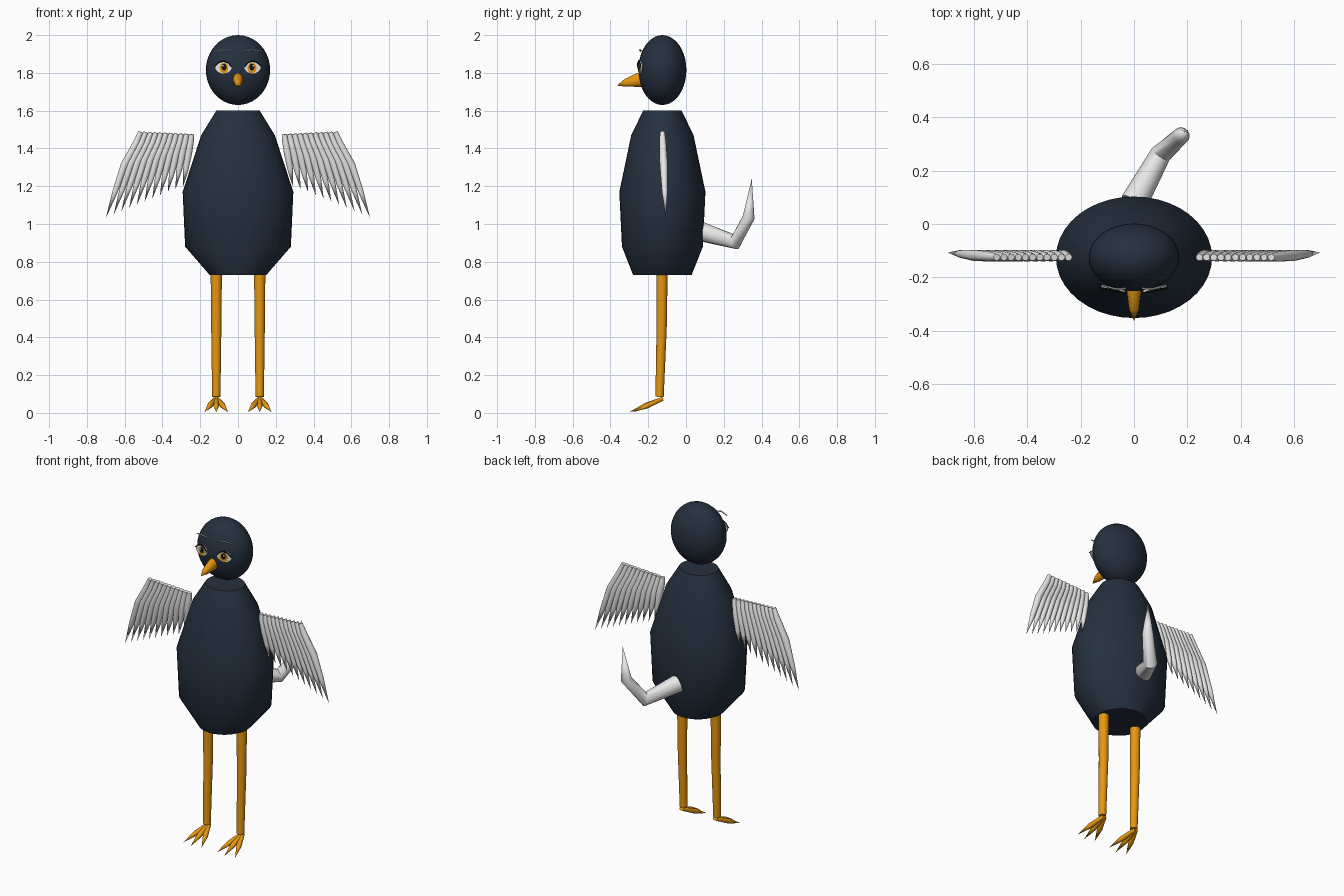
import bpy, bmesh, math
from mathutils import Vector

if "Cube" in bpy.data.objects:
    bpy.data.objects.remove(bpy.data.objects["Cube"], do_unlink=True)


def material(name, color):
    m = bpy.data.materials.new(name)
    m.use_nodes = True
    m.diffuse_color = (*color, 1)
    bsdf = next(n for n in m.node_tree.nodes if n.type == 'BSDF_PRINCIPLED')
    bsdf.inputs["Base Color"].default_value = (*color, 1)
    return m


NAVY = material("navy plumage", (0.018, 0.03, 0.05))
WHITE = material("white feather", (0.8, 0.8, 0.8))
ORANGE = material("orange skin", (0.8, 0.31, 0.005))
BLACK = material("black", (0.005, 0.005, 0.006))


def finish(bm, name, mat, angle=45):
    bmesh.ops.recalc_face_normals(bm, faces=bm.faces)
    mesh = bpy.data.meshes.new(name)
    bm.to_mesh(mesh)
    bm.free()
    mesh.materials.append(mat)
    obj = bpy.data.objects.new(name, mesh)
    bpy.context.collection.objects.link(obj)
    bpy.ops.object.select_all(action='DESELECT')
    obj.select_set(True)
    bpy.context.view_layer.objects.active = obj
    bpy.ops.object.shade_smooth_by_angle(angle=math.radians(angle))
    return obj


def loft(bm, path, radii, ref, sides=12):
    """Sweep elliptical rings along a path; a zero radius makes a pointed tip."""
    path = [Vector(p) for p in path]
    rings = []
    for i, p in enumerate(path):
        t = (path[min(i + 1, len(path) - 1)] - path[max(i - 1, 0)]).normalized()
        u = Vector(ref)
        u = (u - t * u.dot(t)).normalized()
        v = t.cross(u)
        ru, rv = radii[i] if isinstance(radii[i], tuple) else (radii[i], radii[i])
        if ru == 0:
            rings.append([bm.verts.new(p)])
            continue
        angles = [2 * math.pi * k / sides for k in range(sides)]
        rings.append([bm.verts.new(p + u * ru * math.cos(a) + v * rv * math.sin(a))
                      for a in angles])
    for a, b in zip(rings, rings[1:]):
        for k in range(sides):
            n = (k + 1) % sides
            bm.faces.new((a[k], a[n], b[0]) if len(b) == 1 else (a[k], a[n], b[n], b[k]))
    for ring in (rings[0], rings[-1]):
        if len(ring) > 1:
            bm.faces.new(ring)


def tube(name, mat, path, radii, ref, sides=12):
    bm = bmesh.new()
    loft(bm, path, radii, ref, sides)
    return finish(bm, name, mat)


# Body and floating head
CY = -0.125
profile = [(0.73, 0.15, 0.155), (0.88, 0.28, 0.214), (1.17, 0.293, 0.228),
           (1.47, 0.195, 0.165), (1.6, 0.115, 0.102)]
tube("body", NAVY, [(0, CY, z) for z, rx, ry in profile],
     [(rx, ry) for z, rx, ry in profile], (1, 0, 0), 40)

bm = bmesh.new()
bmesh.ops.create_uvsphere(bm, u_segments=32, v_segments=20, radius=1)
bmesh.ops.scale(bm, vec=(0.17, 0.127, 0.185), verts=bm.verts)
bmesh.ops.translate(bm, vec=(0, CY, 1.815), verts=bm.verts)
finish(bm, "head", NAVY)

# Beak and curled tail
tube("beak", ORANGE, [(0, -0.22, 1.765), (0, -0.255, 1.762), (0, -0.32, 1.747), (0, -0.365, 1.733)],
     [(0.027, 0.04), (0.027, 0.036), (0.019, 0.021), 0], (1, 0, 0))
tube("tail", WHITE, [(0.0, 0.08, 0.96), (0.1, 0.262, 0.905), (0.178, 0.332, 1.035), (0.19, 0.348, 1.24)],
     [0.052, 0.04, 0.032, 0], (1, -0.5, 0), 16)


# Painted eye layers: thin plates on a plane turned slightly outward
def eye_plate(name, mat, s, cx, cz, w, h, front, power=1.0):
    bm = bmesh.new()
    rims = []
    for depth in (front, front + 0.008):
        rim = []
        for k in range(24):
            a = 2 * math.pi * k / 24
            x = cx + w * math.cos(a)
            z = cz + h * math.copysign(abs(math.sin(a)) ** power, math.sin(a))
            rim.append(bm.verts.new((s * x, -0.247 + 0.2 * (x - 0.078) + depth, z)))
        rims.append(rim)
        bm.faces.new(rim)
    for k in range(24):
        n = (k + 1) % 24
        bm.faces.new((rims[0][k], rims[0][n], rims[1][n], rims[1][k]))
    finish(bm, name, mat, 30)


for side, s in (("left", 1), ("right", -1)):
    # Eye, upper lid and brow
    eye_plate(side + "_eye_white", WHITE, s, 0.078, 1.828, 0.045, 0.034, 0, 1.4)
    eye_plate(side + "_iris", ORANGE, s, 0.074, 1.825, 0.023, 0.028, -0.002)
    eye_plate(side + "_pupil", BLACK, s, 0.074, 1.831, 0.013, 0.018, -0.004)
    eye_plate(side + "_glint", WHITE, s, 0.08, 1.838, 0.004, 0.005, -0.006)
    tube(side + "_eyelid", BLACK,
         [(s * x, -0.249 + 0.2 * (x - 0.078), z) for x, z in
          ((0.035, 1.832), (0.055, 1.855), (0.078, 1.863), (0.102, 1.855), (0.125, 1.834))],
         [0.003, 0.004, 0.005, 0.004, 0.003], (0, 1, 0), 6)
    tube(side + "_brow", WHITE,
         [(s * 0.03, -0.242, 1.914), (s * 0.07, -0.244, 1.922), (s * 0.12, -0.23, 1.915)],
         [0.003, 0.004, 0.003], (0, 1, 0), 6)

    # Wing: a fan of overlapping pointed feathers
    bm = bmesh.new()
    count = 11
    for i in range(count):
        f = i / (count - 1)
        top = Vector((s * (0.245 + 0.27 * f), -0.125, 1.475 + 0.012 * f))
        tip = Vector((s * (0.29 + 0.41 * f), -0.107, 1.20 - 0.17 * f))
        bulge = Vector((s * 0.012 * f, 0, 0.01))
        loft(bm, [top, top.lerp(tip, 0.12), top.lerp(tip, 0.4) + bulge,
                  top.lerp(tip, 0.7) + bulge * 0.5, tip],
             [0.013, 0.018, 0.021, 0.015, 0], (0, 1, 0), 10)
    finish(bm, side + "_wing", WHITE)

    # Leg and three-toed foot
    x = s * 0.115
    tube(side + "_leg", ORANGE,
         [(x, -0.127, 0.76), (x, -0.129, 0.45), (x, -0.14, 0.085)],
         [0.03, 0.027, 0.022], (1, 0, 0), 16)
    bm = bmesh.new()
    for spread in (-0.062, 0, 0.062):
        root = Vector((x + spread * 0.08, -0.125, 0.074))
        tip = Vector((x + spread, -0.3 + abs(spread) * 0.3, 0.004))
        loft(bm, [root, root.lerp(tip, 0.5), tip], [0.011, 0.015, 0], (1, 0, 0), 10)
    for v in bm.verts:
        v.co.z = max(v.co.z, 0)
    finish(bm, side + "_foot", ORANGE)
